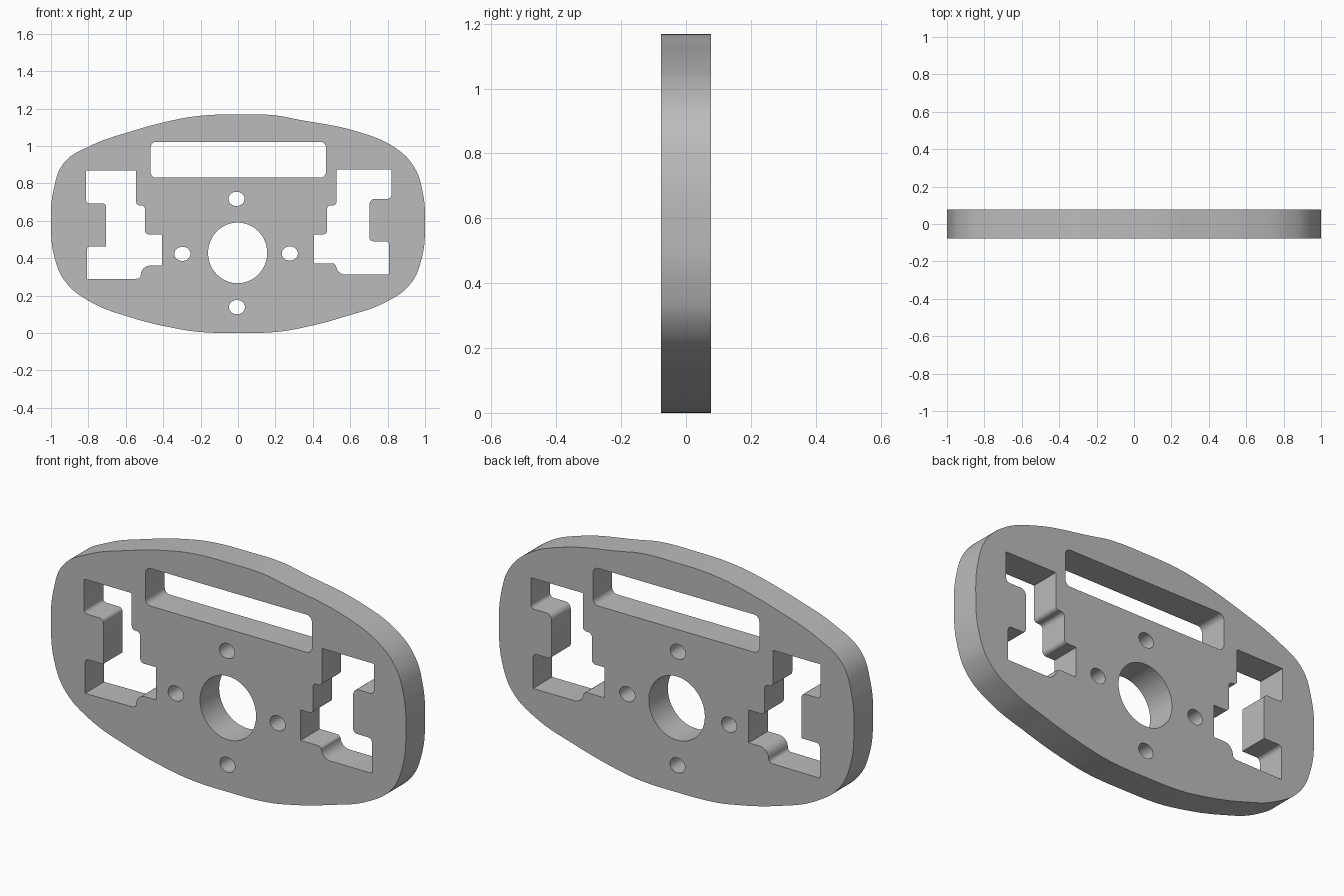
import bpy
import bmesh
import math
from mathutils import Vector

cube = bpy.data.objects.get("Cube")
if cube:
    bpy.data.objects.remove(cube, do_unlink=True)

HALF_DEPTH = 0.077
SHARP, SOFT, ROUND = 0.003, 0.02, 0.05


def rounded(corners, default_radius, steps=6):
    """Closed outline whose corners are replaced by quadratic arcs."""
    points = []
    count = len(corners)
    for i, corner in enumerate(corners):
        here = Vector(corner[:2])
        radius = corner[2] if len(corner) > 2 else default_radius
        before = Vector(corners[i - 1][:2]) - here
        after = Vector(corners[(i + 1) % count][:2]) - here
        start = here + before.normalized() * radius
        end = here + after.normalized() * radius
        for s in range(steps + 1):
            t = s / steps
            # blend between a chord-friendly curve and the true corner
            w = math.sqrt(0.5)
            a, b, c = (1 - t) ** 2, 2 * w * t * (1 - t), t ** 2
            points.append((start * a + here * b + end * c) / (a + b + c))
    return points


def ellipse(x, z, rx, rz, steps):
    angles = [math.tau * i / steps for i in range(steps)]
    return [Vector((x + rx * math.cos(a), z + rz * math.sin(a))) for a in angles]


def add_loop(curve, points):
    spline = curve.splines.new('POLY')
    spline.points.add(len(points) - 1)
    for target, p in zip(spline.points, points):
        target.co = (p.x, p.y, 0, 1)
    spline.use_cyclic_u = True


def add_smooth_loop(curve, points):
    spline = curve.splines.new('BEZIER')
    spline.bezier_points.add(len(points) - 1)
    for target, (x, z) in zip(spline.bezier_points, points):
        target.co = (x, z, 0)
        target.handle_left_type = target.handle_right_type = 'AUTO'
    spline.use_cyclic_u = True
    spline.resolution_u = 10


curve = bpy.data.curves.new("plate_profile", 'CURVE')
curve.dimensions = '2D'
curve.fill_mode = 'BOTH'
curve.extrude = HALF_DEPTH

# Outer rim, clockwise from the left end
add_smooth_loop(curve, [
    (-1, 0.585), (-0.985, 0.77), (-0.93, 0.91), (-0.79, 1.0), (-0.58, 1.075),
    (-0.31, 1.145), (-0.18, 1.163), (0, 1.168), (0.2, 1.163), (0.315, 1.142),
    (0.65, 1.073), (0.84, 0.99), (0.94, 0.89), (0.985, 0.765),
    (1, 0.585), (0.98, 0.39), (0.92, 0.26), (0.79, 0.165), (0.58, 0.09),
    (0.315, 0.022), (0.2, 0.005), (0, 0), (-0.2, 0.005), (-0.31, 0.02),
    (-0.58, 0.085), (-0.79, 0.167), (-0.92, 0.27), (-0.98, 0.4)])

# Long slot near the top
add_loop(curve, rounded(
    [(-0.467, 0.83), (-0.467, 1.022), (0.47, 1.022), (0.47, 0.83)], 0.03))

# Stepped cut-out on the model's right
add_loop(curve, rounded([
    (-0.813, 0.868, SHARP), (-0.545, 0.868, SHARP), (-0.545, 0.682),
    (-0.497, 0.682), (-0.497, 0.527), (-0.407, 0.527, SHARP),
    (-0.407, 0.36, SHARP), (-0.52, 0.36, ROUND), (-0.52, 0.29),
    (-0.808, 0.287, SHARP), (-0.808, 0.463), (-0.705, 0.463, SHARP),
    (-0.705, 0.693), (-0.813, 0.693)], SOFT))

# Stepped cut-out on the model's left
add_loop(curve, rounded([
    (0.527, 0.873, SHARP), (0.82, 0.873, SHARP), (0.82, 0.717),
    (0.703, 0.717, 0.03), (0.703, 0.49), (0.808, 0.49),
    (0.808, 0.312, SHARP), (0.524, 0.312, ROUND), (0.524, 0.372),
    (0.406, 0.372, SHARP), (0.406, 0.527, SHARP), (0.476, 0.527),
    (0.476, 0.682), (0.527, 0.682)], SOFT))

# Centre bore and the four bolt holes around it
add_loop(curve, ellipse(-0.002, 0.428, 0.158, 0.162, 64))
for x, z in [(-0.008, 0.717), (-0.297, 0.423), (0.277, 0.425), (-0.006, 0.138)]:
    add_loop(curve, ellipse(x, z, 0.043, 0.038, 32))

# Turn the profile into one welded, upright mesh
profile = bpy.data.objects.new("profile_helper", curve)
bpy.context.collection.objects.link(profile)
graph = bpy.context.evaluated_depsgraph_get()
mesh = bpy.data.meshes.new_from_object(profile.evaluated_get(graph))
bpy.data.objects.remove(profile, do_unlink=True)

bm = bmesh.new()
bm.from_mesh(mesh)
bmesh.ops.remove_doubles(bm, verts=bm.verts, dist=0.0005)
for v in bm.verts:
    v.co = Vector((v.co.x, -v.co.z, v.co.y))
bmesh.ops.recalc_face_normals(bm, faces=bm.faces)
bm.to_mesh(mesh)
bm.free()

plate = bpy.data.objects.new("mounting_plate", mesh)
bpy.context.collection.objects.link(plate)

# Plain grey finish
grey = bpy.data.materials.new("plain_grey")
grey.use_nodes = True
colour = (0.5, 0.5, 0.5, 1)
grey.diffuse_color = colour
grey.node_tree.nodes["Principled BSDF"].inputs["Base Color"].default_value = colour
mesh.materials.clear()
mesh.materials.append(grey)

bpy.ops.object.select_all(action='DESELECT')
plate.select_set(True)
bpy.context.view_layer.objects.active = plate
bpy.ops.object.shade_smooth_by_angle(angle=math.radians(30))
